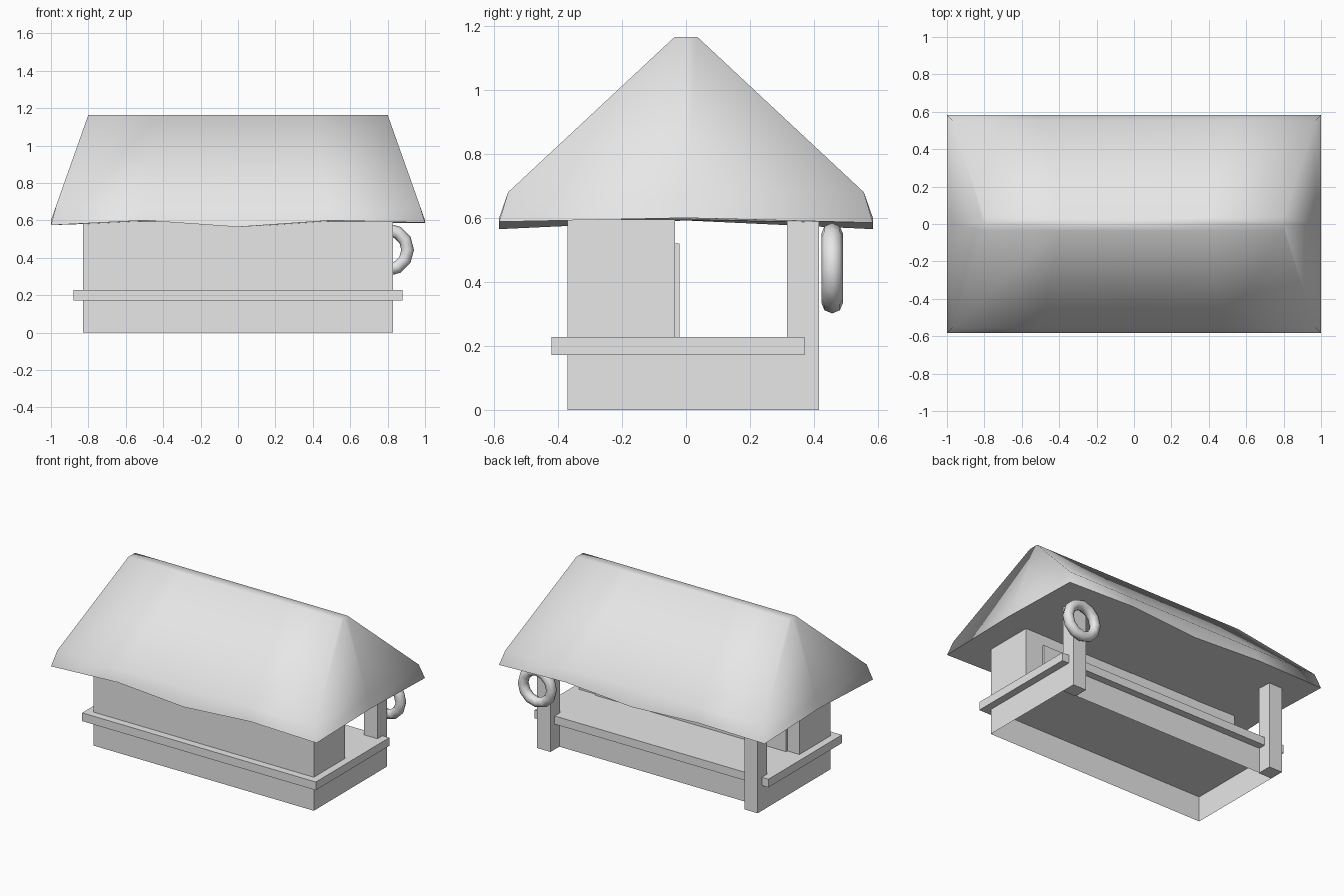
import bpy, bmesh, math
from mathutils import Matrix

cube = bpy.data.objects.get("Cube")
if cube:
    bpy.data.objects.remove(cube, do_unlink=True)

grey = bpy.data.materials.new("light_grey")
grey.use_nodes = True
grey.diffuse_color = (0.8, 0.8, 0.8, 1)
grey.node_tree.nodes["Principled BSDF"].inputs["Base Color"].default_value = (0.8, 0.8, 0.8, 1)


def finish(name, bm):
    """Turn a bmesh into a named object with the shared material."""
    bmesh.ops.recalc_face_normals(bm, faces=bm.faces)
    mesh = bpy.data.meshes.new(name)
    bm.to_mesh(mesh)
    bm.free()
    mesh.materials.append(grey)
    obj = bpy.data.objects.new(name, mesh)
    bpy.context.collection.objects.link(obj)
    return obj


def box(name, x, y, z, hollow=False):
    """Box from (low, high) ranges; hollow leaves top and bottom open."""
    bm = bmesh.new()
    bmesh.ops.create_cube(bm, size=1)
    for v in bm.verts:
        for i, (low, high) in enumerate((x, y, z)):
            v.co[i] = low if v.co[i] < 0 else high
    if hollow:
        bm.normal_update()
        caps = [f for f in bm.faces if abs(f.normal.z) > 0.5]
        bmesh.ops.delete(bm, geom=caps, context='FACES_ONLY')
    return finish(name, bm)


# Base skirt, open below, with the overhanging floor slab on it
box("base_skirt", (-0.83, 0.83), (-0.37, 0.32), (0, 0.172), hollow=True)
box("floor_slab", (-0.88, 0.88), (-0.42, 0.37), (0.172, 0.228))

# Front body block with a thin panel on its rear side
box("body_block", (-0.83, 0.83), (-0.37, -0.035), (0.228, 0.595))
box("rear_panel", (-0.74, 0.70), (-0.035, -0.021), (0.228, 0.52))

# Rear corner posts
for side, name in ((1, "left"), (-1, "right")):
    box(name + "_rear_post", sorted((side * 0.73, side * 0.83)), (0.315, 0.415), (0, 0.595))

# Roof: stacked rings of 12 points, the lowest one being the wavy eave
WAVE = {-1: (0.575, 0.60, 0.582), 1: (0.588, 0.60, 0.585)}  # end eaves: front, middle, back
FRONT = (0.60, 0.565, 0.60)
BACK = (0.59, 0.565, 0.60)
STEPS = (-0.5, 0, 0.5)


def ring(bm, half_x, half_y, height=None):
    pts = [(-1, -1, WAVE[-1][0])]
    pts += [(s, -1, z) for s, z in zip(STEPS, FRONT)]
    pts += [(1, t, z) for t, z in zip((-1, 0, 1), WAVE[1])]
    pts += [(s, 1, z) for s, z in reversed(list(zip(STEPS, BACK)))]
    pts += [(-1, 1, WAVE[-1][2]), (-1, 0, WAVE[-1][1])]
    return [bm.verts.new((px * half_x, py * half_y, height or z)) for px, py, z in pts]


bm = bmesh.new()
eave = ring(bm, 1.0, 0.583)
shoulder = ring(bm, 0.972, 0.555, 0.68)
ridge = ring(bm, 0.80, 0.035, 1.165)
for lower, upper in ((eave, shoulder), (shoulder, ridge)):
    for i in range(12):
        j = (i + 1) % 12
        bm.faces.new((lower[i], lower[j], upper[j], upper[i]))
bm.faces.new(ridge)

# Underside soffit, joined along a middle row
middle = [eave[11]] + [bm.verts.new((s, 0, 0.592)) for s in STEPS] + [eave[5]]
for i in range(4):
    bm.faces.new((eave[i], eave[i + 1], middle[i + 1], middle[i]))
    bm.faces.new((middle[i], middle[i + 1], eave[9 - i], eave[10 - i]))
bm.normal_update()
for f in bm.faces:
    f.smooth = True
for i in range(12):
    edge = bm.edges.get((eave[i], eave[(i + 1) % 12]))
    edge.smooth = False
finish("roof", bm)

# Ring hanging on the left rear post
bm = bmesh.new()
MAJOR, MINOR = 12, 8
spots = []
for i in range(MAJOR):
    turn = Matrix.Rotation(2 * math.pi * i / MAJOR, 3, 'Y')
    loop = []
    for k in range(MINOR):
        a = 2 * math.pi * k / MINOR
        v = bm.verts.new((0.107 + 0.034 * math.cos(a), 0.034 * math.sin(a), 0))
        v.co = turn @ v.co
        loop.append(v)
    spots.append(loop)
for i in range(MAJOR):
    for k in range(MINOR):
        a, b = spots[i], spots[(i + 1) % MAJOR]
        n = (k + 1) % MINOR
        bm.faces.new((a[k], a[n], b[n], b[k])).smooth = True
hanging_ring = finish("hanging_ring", bm)
hanging_ring.location = (0.80, 0.456, 0.443)
